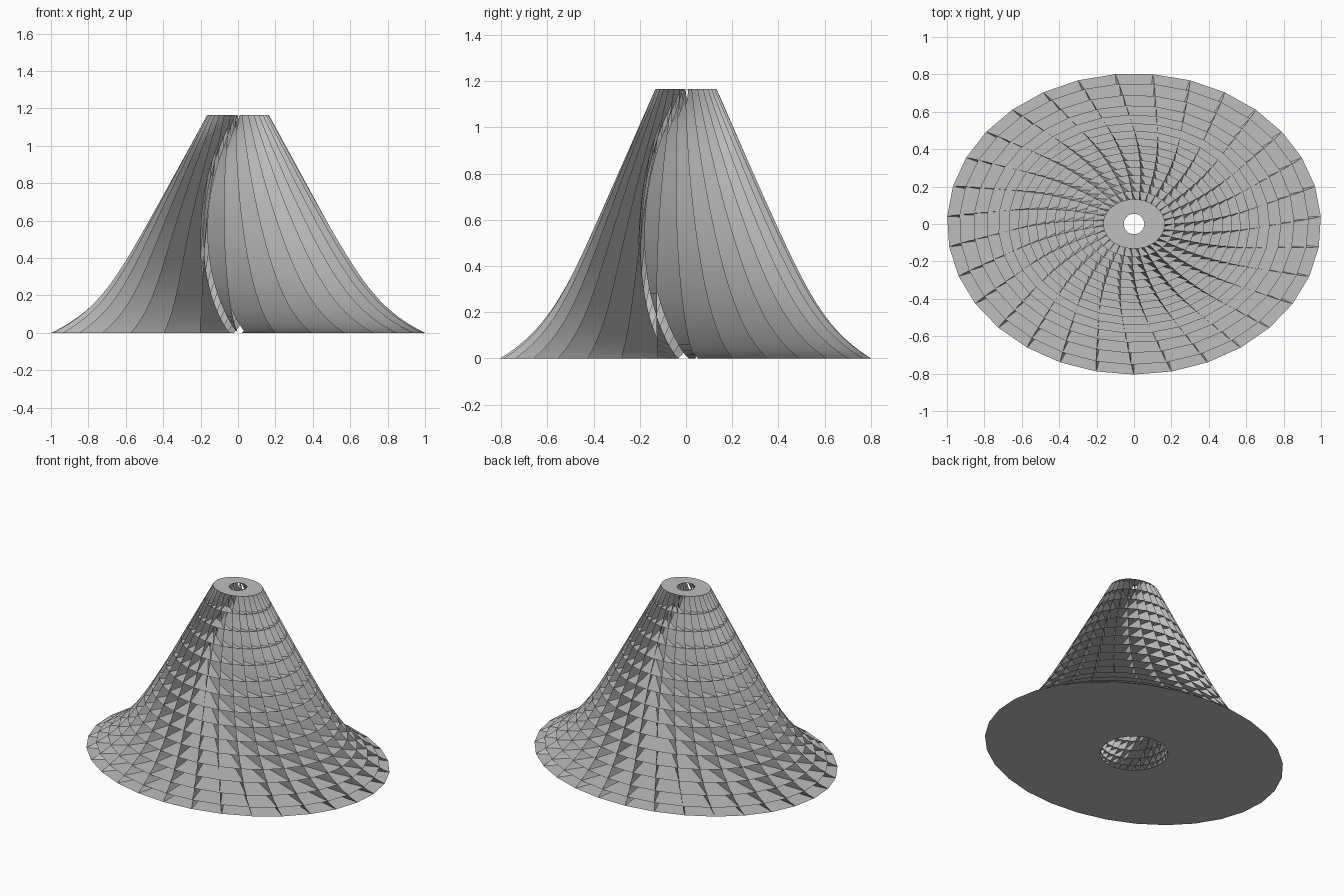
import bpy
import bmesh
from math import sin, cos, pi, exp, radians

HEIGHT = 1.165
FINS = 31
STOREYS = 15
SQUASH = 0.805      # depth of the outer ellipse relative to its width

if "Cube" in bpy.data.objects:
    bpy.data.objects.remove(bpy.data.objects["Cube"], do_unlink=True)

grey = bpy.data.materials.new("light_grey")
grey.use_nodes = True
COLOUR = (0.52, 0.52, 0.52, 1)
grey.diffuse_color = COLOUR
grey.node_tree.nodes["Principled BSDF"].inputs["Base Color"].default_value = COLOUR


def level(u):
    """Height at fraction u of the storeys; storeys grow taller upwards."""
    return HEIGHT * u ** 1.3


def outer_radius(z):
    """Straight taper with a softly flared foot."""
    return 0.165 + 0.545 * (HEIGHT - z) + 0.2 * exp(-z / 0.13)


def inner_radius(z):
    """Round core, closing in towards the top."""
    return 0.055 + 0.155 * (1 - (z / HEIGHT) ** 4)


def rim_points(i, z):
    """Inner and outer ends of fin i at height z."""
    t = z / HEIGHT
    twist = radians(15) * t ** 0.8
    lead = radians(46) * max(0.0, sin(pi * t)) ** 0.8
    a_out = -pi / 2 + 2 * pi * i / FINS - twist
    a_in = a_out - lead
    ri, ro = inner_radius(z), outer_radius(z)
    return ((ri * cos(a_in), ri * sin(a_in), z),
            (ro * cos(a_out), ro * SQUASH * sin(a_out), z))


def make_object(name, bm):
    mesh = bpy.data.meshes.new(name)
    bm.to_mesh(mesh)
    bm.free()
    mesh.materials.append(grey)
    obj = bpy.data.objects.new(name, mesh)
    bpy.context.collection.objects.link(obj)


# Floors: thin rings between the round core and the elliptical rim
bm = bmesh.new()
for s in range(STOREYS + 1):
    z = level(s / STOREYS)
    ring = [[bm.verts.new(p) for p in rim_points(i, z)] for i in range(FINS)]
    for i in range(FINS):
        (a, b), (c, d) = ring[i], ring[(i + 1) % FINS]
        face = bm.faces.new((a, b, d, c))
        face.normal_update()
        if (face.normal.z < 0) != (s == 0):
            face.normal_flip()
make_object("floor_plates", bm)

# Fins: twisting walls running from the foot to the top
bm = bmesh.new()
steps = STOREYS * 2
for i in range(FINS):
    column = [[bm.verts.new(p) for p in rim_points(i, level(k / steps))]
              for k in range(steps + 1)]
    for (a, b), (c, d) in zip(column, column[1:]):
        bm.faces.new((a, b, d, c)).smooth = True
make_object("twisted_fins", bm)
